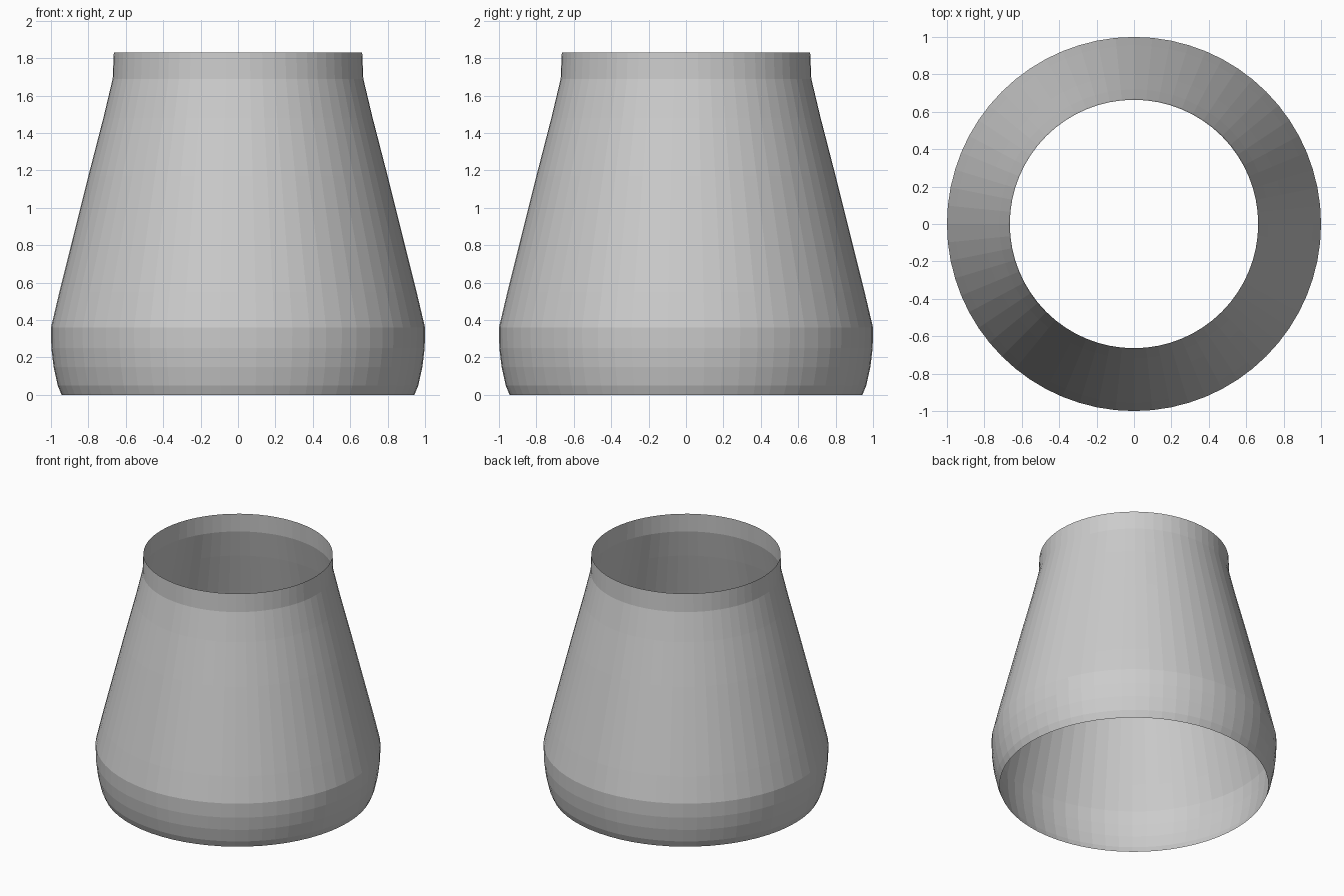
import bpy, bmesh
from math import sin, cos, tau

if "Cube" in bpy.data.objects:
    bpy.data.objects.remove(bpy.data.objects["Cube"])

SIDES = 64
# Profile of the open shell: (radius, height)
PROFILE = [(0.943, 0.0), (0.964, 0.05), (0.986, 0.15), (0.998, 0.25),
           (1.0, 0.36), (0.955, 0.55), (0.80, 1.17), (0.72, 1.48),
           (0.67, 1.69), (0.664, 1.83)]

# Tapered shell, open at both ends
bm = bmesh.new()
rings = [[bm.verts.new((r * cos(tau * i / SIDES), r * sin(tau * i / SIDES), z))
          for i in range(SIDES)] for r, z in PROFILE]
for low, high in zip(rings, rings[1:]):
    for i in range(SIDES):
        j = (i + 1) % SIDES
        bm.faces.new((low[i], low[j], high[j], high[i]))

mesh = bpy.data.meshes.new("tapered_shell")
bm.to_mesh(mesh)
bm.free()
shell = bpy.data.objects.new("tapered_shell", mesh)
bpy.context.collection.objects.link(shell)
